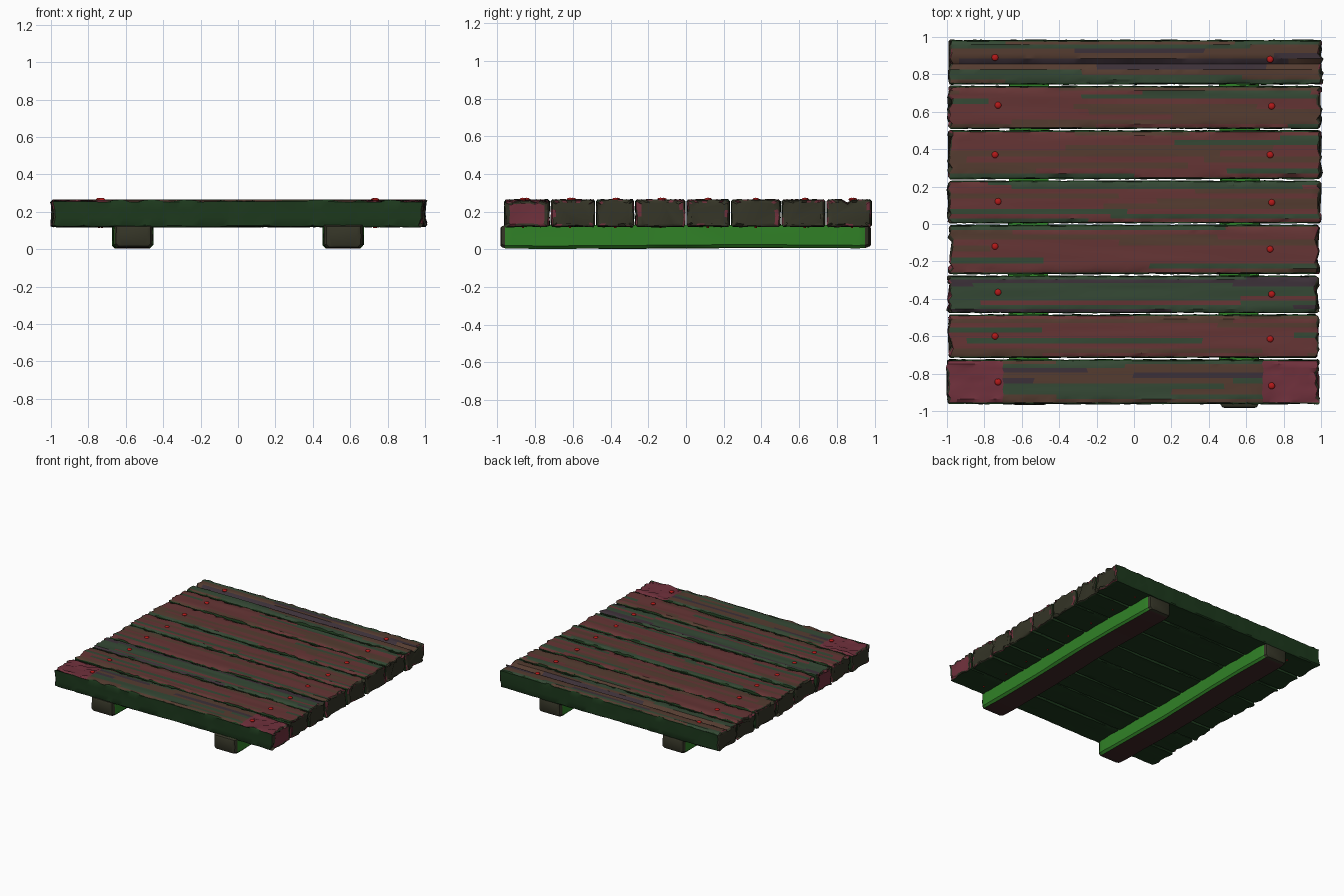
import bpy, bmesh, math, random
from mathutils import Vector

if "Cube" in bpy.data.objects:
    bpy.data.objects.remove(bpy.data.objects["Cube"])

random.seed(7)


def mat(name, r, g, b):
    m = bpy.data.materials.new(name)
    m.diffuse_color = (r, g, b, 1)
    m.use_nodes = True
    m.node_tree.nodes["Principled BSDF"].inputs["Base Color"].default_value = m.diffuse_color
    return m


GRAIN = [mat("grain_red", .13, .035, .035), mat("grain_brown", .09, .045, .03),
         mat("grain_green", .035, .065, .035), mat("grain_dark", .045, .03, .04)]
UNDER = mat("underside_green", .012, .04, .012)
END = mat("end_grain", .035, .035, .02)
CHIP = mat("worn_red", .16, .03, .045)
BEAM_SIDE = mat("beam_green", .03, .22, .02)
BEAM_DARK = mat("beam_dark", .05, .02, .02)
NAIL = mat("nail_red", .45, .01, .01)


def jit(a):
    return random.uniform(-a, a)


def loft(name, rings, mats, pick):
    """Skin a list of closed rings, cap both ends; pick(face, ring, side) gives the material slot."""
    bm = bmesh.new()
    vs = [[bm.verts.new(p) for p in r] for r in rings]
    n = len(rings[0])
    for i in range(len(vs) - 1):
        for j in range(n):
            k = (j + 1) % n
            f = bm.faces.new((vs[i][j], vs[i][k], vs[i + 1][k], vs[i + 1][j]))
            f.material_index = pick(i, j)
    for r, i in ((vs[0], 0), (vs[-1], len(vs) - 2)):
        bm.faces.new(r).material_index = pick(i, 0)
    bmesh.ops.recalc_face_normals(bm, faces=bm.faces)
    me = bpy.data.meshes.new(name)
    bm.to_mesh(me)
    bm.free()
    ob = bpy.data.objects.new(name, me)
    bpy.context.collection.objects.link(ob)
    for m in mats:
        me.materials.append(m)
    smooth(ob)
    return ob


def smooth(ob):
    bpy.ops.object.select_all(action='DESELECT')
    ob.select_set(True)
    bpy.context.view_layer.objects.active = ob
    bpy.ops.object.shade_smooth_by_angle(angle=math.radians(32))


# Plank cross-section: (y fraction, z fraction), top first, then right side, underside, left side
TOP = [(u, 1.0) for u in (.04, .12, .22, .34, .46, .58, .70, .80, .89, .96)]
SIDE = [(1, .93), (1, .65), (1, .35), (1, .07)]
BOTTOM = [(u, 0.0) for u in (.96, .8, .6, .4, .2, .04)]
PROFILE = TOP + SIDE + BOTTOM + [(1 - u, 1 - v) for u, v in SIDE]
NTOP = len(TOP)
Z0, Z1 = .118, .264
STATIONS = 48


def plank(index, y0, y1, groove=None, worn=False):
    left, right = -.982 + jit(.01), .982 + jit(.01)
    yc, zc = (y0 + y1) / 2, (Z0 + Z1) / 2
    phase = [random.uniform(0, 6.28) for _ in PROFILE]
    ragged = [[jit(.012) for _ in PROFILE] for _ in range(2)]
    rings = []
    for s in range(STATIONS + 1):
        t = s / STATIONS
        x = left + (right - left) * t
        ring = []
        for j, (u, v) in enumerate(PROFILE):
            y = y0 + (y1 - y0) * u
            z = Z0 + (Z1 - Z0) * v
            edge = u in (0, 1)
            z += .002 * math.sin(5 * x + phase[j])
            if j < NTOP:
                if j in (0, NTOP - 1):                      # chipped long edges
                    z -= random.choice((0, .003, .008, .014))
                if groove is not None and j == groove:      # long split in the board
                    z -= .022 + jit(.006)
                if worn and (x < -.73 or x > .66):          # rough worn corners
                    z -= random.uniform(0, .014)
            elif edge:
                y += random.uniform(0, .007) * (1 if u == 0 else -1)
            elif v == 0:
                z += random.uniform(0, .004)
            px = x + jit(.006)
            if s == 0:
                px = x + ragged[0][j]
            if s == STATIONS:
                px = x + ragged[1][j]
            ring.append(Vector((px, y, z)))
        rings.append(ring)

    # Broken ends: shrink the outline in two uneven steps
    def end_ring(src, dx, k):
        return [Vector((p.x + dx + jit(.004), yc + (p.y - yc) * k, zc + (p.z - zc) * k)) for p in src]
    a, b = rings[0], rings[-1]
    rings = ([end_ring(a, -.008, .78), end_ring(a, -.007, .93)] + rings +
             [end_ring(b, .007, .93), end_ring(b, .008, .78)])
    tone = random.choice((0, 0, 1, 2))

    def pick(i, j):
        if i < 2 or i > len(rings) - 4:
            return 5 if random.random() < .8 else 6
        if j < NTOP - 1:
            x = left + (right - left) * (i - 2) / STATIONS
            if worn and (x < -.73 or x > .66):
                return 6
            wave = math.sin(1.7 * x + phase[j]) + math.sin(.9 * j + index)
            return (tone + (1 if wave > .5 else 0) + (2 if wave < -1 else 0)) % 4
        return 4
    loft(f"plank_{index + 1}", rings, GRAIN + [UNDER, END, CHIP], pick)


# Eight deck planks running left to right
BOUNDS = [-.967, -.72, -.48, -.272, 0, .236, .505, .742, .988]
for i in range(8):
    plank(i, BOUNDS[i] + .002, BOUNDS[i + 1] - .002,
          groove=4 if i == 7 else None, worn=(i == 0))


# Two support beams running front to back, with rounded ends
def beam(name, xc, y0, y1):
    hw, zb, zt, c = .106, .003, .13, .016
    sec = [(-hw, zb + c), (-hw + c, zb), (-.03, zb), (.04, zb), (hw - c, zb), (hw, zb + c),
           (hw, .07), (hw, zt), (0, zt), (-hw, zt), (-hw, .07)]
    zc = (zb + zt) / 2
    steps = [(0, .70), (.006, .86), (.025, .97)]
    ys = [(y0 + d, k) for d, k in steps]
    ys += [(y0 + .06 + (y1 - y0 - .12) * t / 16, 1) for t in range(17)]
    ys += [(y1 - d, k) for d, k in reversed(steps)]
    rings = []
    for y, k in ys:
        dx, dz = .004 * math.sin(4 * y + xc), .003 + .003 * math.sin(3 * y + xc)
        rings.append([Vector((xc + dx + x * k + jit(.002), y,
                              zc + (z - zc) * k + (dz if z < .05 else 0))) for x, z in sec])

    def pick(i, j):
        if i < 2 or i > len(rings) - 4:
            return 2
        return 1 if j in (1, 2, 3) else 0
    loft(name, rings, [BEAM_SIDE, BEAM_DARK, END], pick)


beam("left_beam", -.563, -.968, .982)
beam("right_beam", .563, -.985, .975)


# Nails: domed head on top, shaft through the plank
def nail(name, x, y):
    bm = bmesh.new()
    bmesh.ops.create_uvsphere(bm, u_segments=12, v_segments=8, radius=.018)
    for v in bm.verts:
        v.co.z = v.co.z * .55 + .264
    shaft = bmesh.ops.create_cone(bm, cap_ends=True, segments=8, radius1=.006, radius2=.008, depth=.15)
    for v in shaft["verts"]:
        v.co.z += .189
    bmesh.ops.translate(bm, verts=bm.verts, vec=(x, y, 0))
    me = bpy.data.meshes.new(name)
    bm.to_mesh(me)
    bm.free()
    me.materials.append(NAIL)
    ob = bpy.data.objects.new(name, me)
    bpy.context.collection.objects.link(ob)
    smooth(ob)


LEFT_Y = [-.845, -.6, -.365, -.12, .12, .37, .635, .89]
RIGHT_Y = [-.865, -.615, -.375, -.135, .115, .37, .63, .88]
for i in range(8):
    nail(f"left_nail_{i + 1}", -.735 + .008 * (-1) ** i, LEFT_Y[i])
    nail(f"right_nail_{i + 1}", .732 + .004 * (-1) ** i, RIGHT_Y[i])
